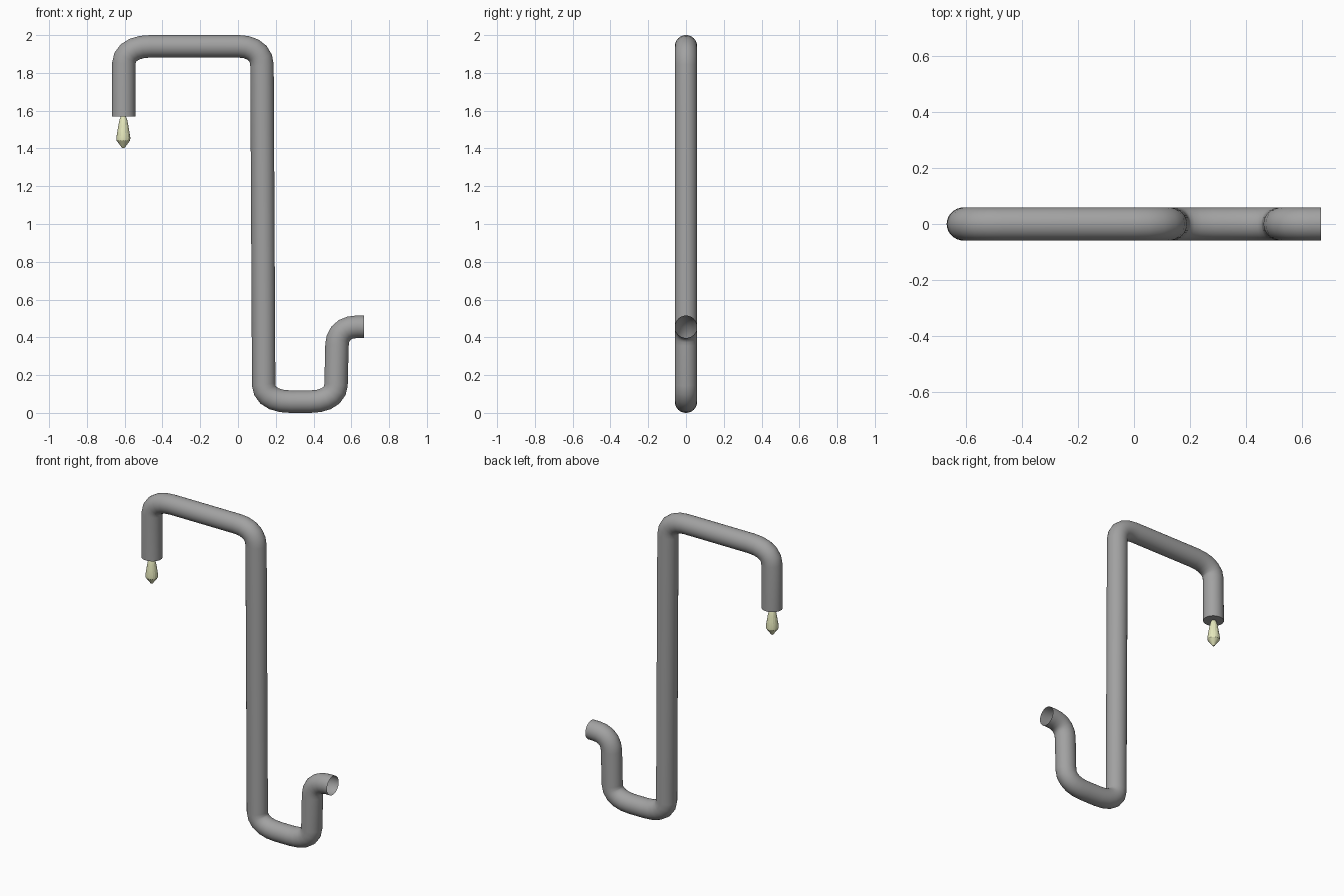
import bpy, bmesh, math
from mathutils import Vector

if "Cube" in bpy.data.objects:
    bpy.data.objects.remove(bpy.data.objects["Cube"])

R = 0.0592      # pipe radius
SIDES = 32


def finish(name, bm, angle, color):
    me = bpy.data.meshes.new(name)
    bmesh.ops.recalc_face_normals(bm, faces=bm.faces)
    bm.to_mesh(me)
    bm.free()
    ob = bpy.data.objects.new(name, me)
    bpy.context.collection.objects.link(ob)
    mat = bpy.data.materials.new(name + "_material")
    mat.diffuse_color = color
    mat.use_nodes = True
    mat.node_tree.nodes["Principled BSDF"].inputs["Base Color"].default_value = mat.diffuse_color
    me.materials.append(mat)
    bpy.ops.object.select_all(action='DESELECT')
    ob.select_set(True)
    bpy.context.view_layer.objects.active = ob
    bpy.ops.object.shade_smooth_by_angle(angle=math.radians(angle))
    return ob


def bend(start, corner, end, steps=5, k=0.62):
    """Rounded pipe elbow as cubic curve points in the xz plane."""
    a, c, d = Vector(start), Vector(corner), Vector(end)
    h1, h2 = a.lerp(c, k), d.lerp(c, k)
    pts = []
    for i in range(steps + 1):
        t = i / steps
        s = 1 - t
        pts.append(a * s**3 + h1 * 3*s*s*t + h2 * 3*s*t*t + d * t**3)
    return pts


def bridge(bm, rings):
    n = len(rings[0])
    for a, b in zip(rings, rings[1:]):
        for i in range(n):
            j = (i + 1) % n
            bm.faces.new((a[i], a[j], b[j], b[i]))


# Pipe: one round section swept along the bent path
path = [Vector((-0.606, 1.57))]
path += bend((-0.604, 1.85), (-0.604, 1.941), (-0.46, 1.941))
path += bend((0.0, 1.941), (0.127, 1.941), (0.127, 1.84))
path += bend((0.136, 0.15), (0.136, R), (0.28, R))
path += bend((0.38, R), (0.519, R), (0.519, 0.15))
path += bend((0.524, 0.36), (0.526, 0.456), (0.63, 0.456))
path.append(Vector((0.667, 0.456)))

bm = bmesh.new()
rings = []
for i, p in enumerate(path):
    t = Vector((0, 0))
    if i > 0:
        t += (p - path[i - 1]).normalized()
    if i < len(path) - 1:
        t += (path[i + 1] - p).normalized()
    t.normalize()
    wide = R * (1 + 0.05 * abs(t.y))    # upright runs are slightly wider
    ring = []
    for s in range(SIDES):
        a = 2 * math.pi * s / SIDES
        u = wide * math.cos(a)
        ring.append(bm.verts.new((p.x - t.y * u, R * math.sin(a), p.y + t.x * u)))
    rings.append(ring)
bridge(bm, rings)
bm.faces.new(rings[0])      # closed spout end, the other end stays open
finish("bent_pipe", bm, 30, (0.36, 0.36, 0.36, 1))

# Drip: lathed drop hanging under the spout
profile = [(0.012, 1.572), (0.020, 1.553), (0.026, 1.525), (0.031, 1.495),
           (0.037, 1.458), (0.036, 1.442), (0.006, 1.402)]
bm = bmesh.new()
rings = [[bm.verts.new((-0.607 + r * math.cos(2 * math.pi * s / 16),
                        r * math.sin(2 * math.pi * s / 16), z))
          for s in range(16)] for r, z in profile]
bridge(bm, rings)
bm.faces.new(rings[0])
bm.faces.new(rings[-1])
finish("water_drip", bm, 20, (0.78, 0.80, 0.50, 1))
